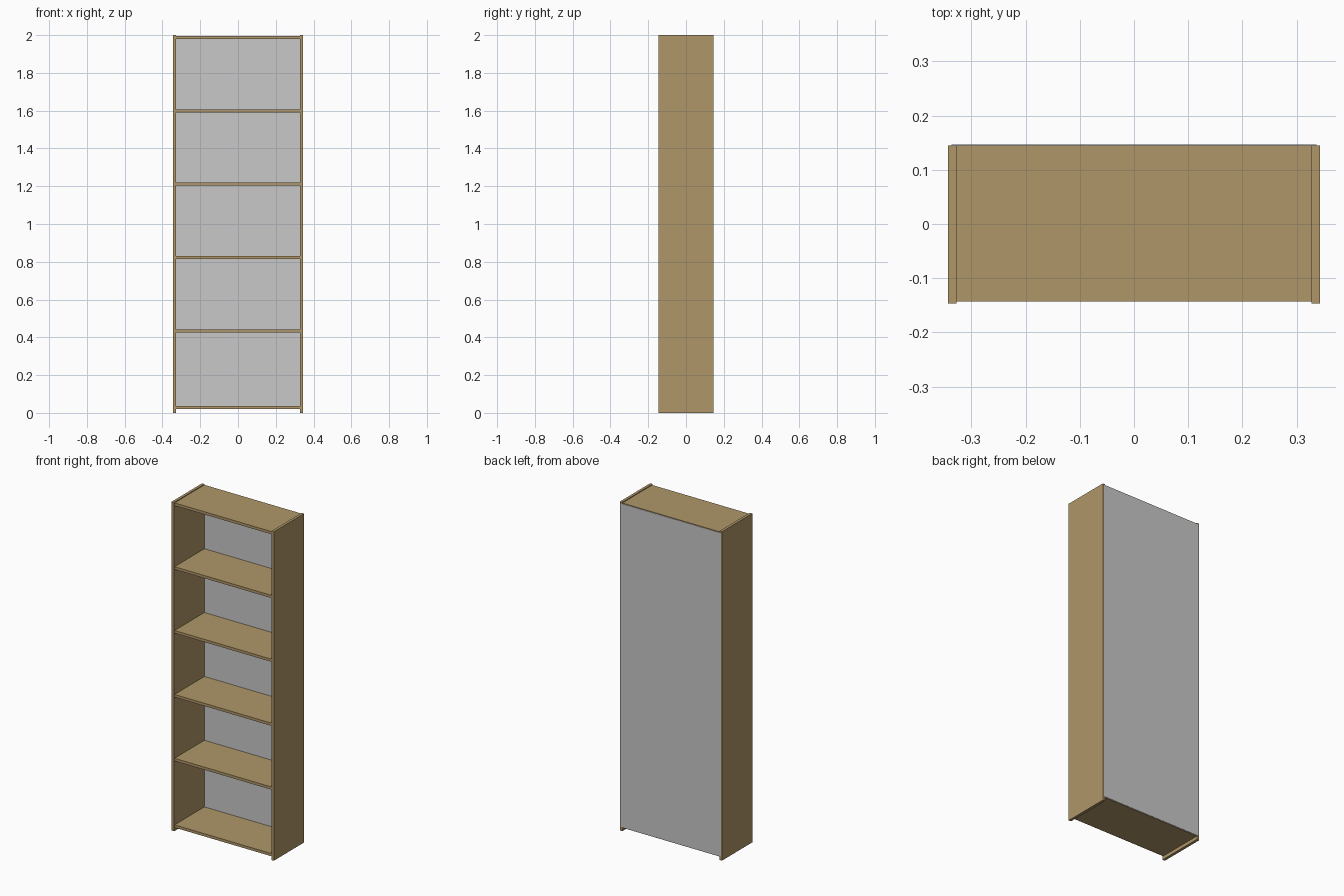
import bpy

if "Cube" in bpy.data.objects:
    bpy.data.objects.remove(bpy.data.objects["Cube"])

def material(name, rgb):
    m = bpy.data.materials.new(name)
    m.diffuse_color = (*rgb, 1)
    m.use_nodes = True
    m.node_tree.nodes["Principled BSDF"].inputs["Base Color"].default_value = m.diffuse_color
    return m

wood = material("light_wood", (0.43, 0.305, 0.138))
grey = material("grey_board", (0.58, 0.58, 0.58))

def box(name, lo, hi, mat):
    """Axis-aligned board between two corners."""
    bpy.ops.mesh.primitive_cube_add(size=1, location=[(a + b) / 2 for a, b in zip(lo, hi)])
    o = bpy.context.object
    o.name = name
    o.scale = [b - a for a, b in zip(lo, hi)]
    bpy.ops.object.transform_apply(location=False, rotation=False, scale=True)
    o.data.materials.append(mat)
    return o

T = 0.0165                     # board thickness
W, FRONT, BACK = 0.3435, -0.1465, 0.1445
INNER = W - T

# side panels
for name, s in (("left_side", -1), ("right_side", 1)):
    x0, x1 = sorted((s * W, s * INNER))
    box(name, (x0, FRONT, 0), (x1, BACK, 2), wood)

# bottom, four shelves and top, set back slightly from the front
names = ["bottom_board", "shelf_1", "shelf_2", "shelf_3", "shelf_4", "top_board"]
heights = [0.029, 0.434, 0.822, 1.211, 1.599, 1.987]
for name, z in zip(names, heights):
    box(name, (-INNER, FRONT + 0.004, z - T / 2), (INNER, BACK, z + T / 2), wood)

# thin back panel fixed on the rear edges
box("back_panel", (-0.337, BACK, 0.025), (0.337, 0.1465, 1.991), grey)
